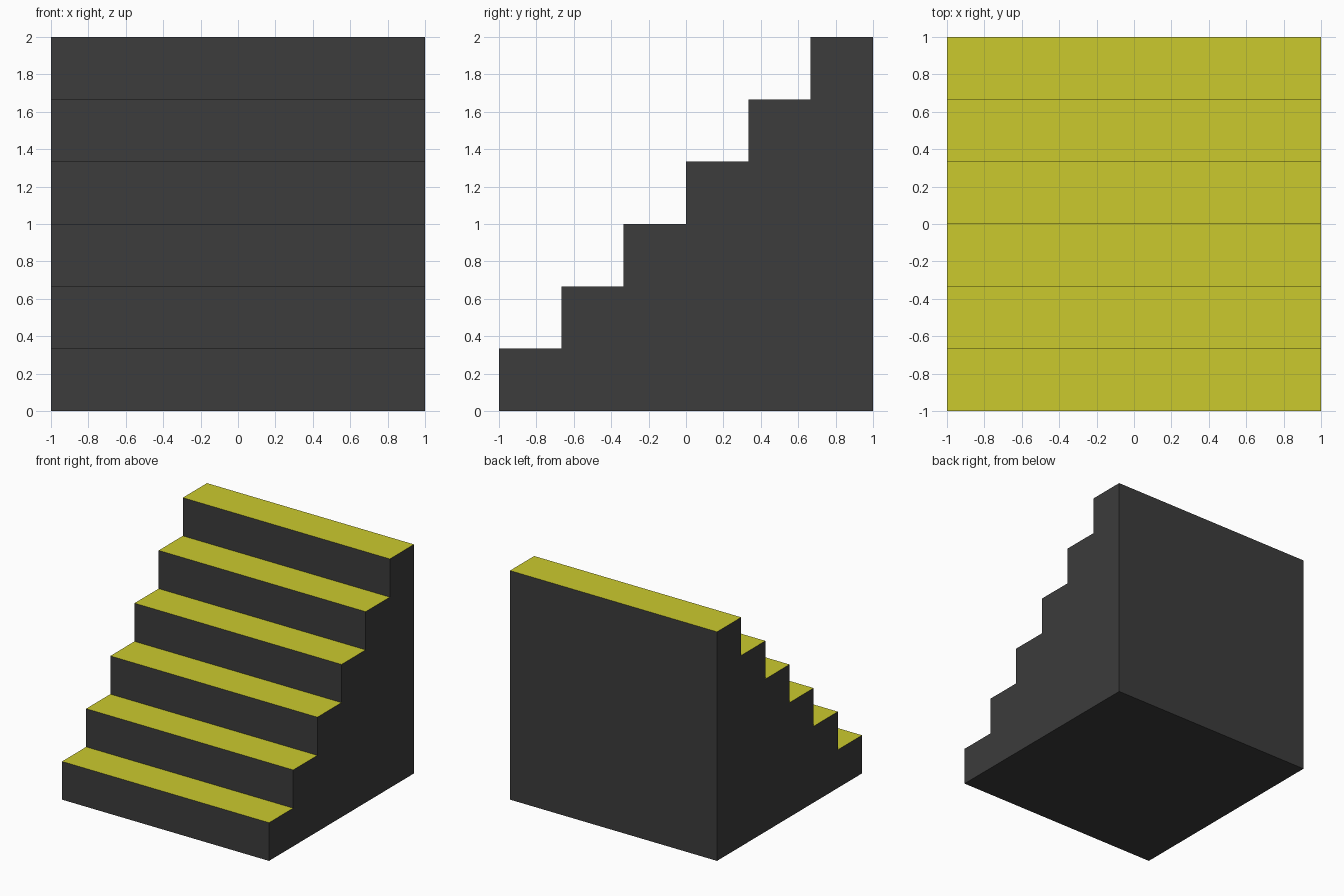
import bpy, bmesh

if "Cube" in bpy.data.objects:
    bpy.data.objects.remove(bpy.data.objects["Cube"])

STEPS = 6
SIZE = 2.0
D = SIZE / STEPS


def material(name, rgb):
    m = bpy.data.materials.new(name)
    m.diffuse_color = (*rgb, 1.0)
    m.use_nodes = True
    m.node_tree.nodes["Principled BSDF"].inputs["Base Color"].default_value = m.diffuse_color
    return m


dark = material("dark_grey", (0.045, 0.045, 0.045))
yellow = material("tread_yellow", (0.60, 0.59, 0.027))

# Stair side profile in the y-z plane
profile = [(1.0, 0.0), (-1.0, 0.0)]
for i in range(STEPS):
    z = (i + 1) * D
    profile += [(-1.0 + i * D, z), (-1.0 + (i + 1) * D, z)]

# Solid staircase: profile extruded across the width
bm = bmesh.new()
side = bm.faces.new([bm.verts.new((-1.0, y, z)) for y, z in profile])
ext = bmesh.ops.extrude_face_region(bm, geom=[side])
moved = [v for v in ext["geom"] if isinstance(v, bmesh.types.BMVert)]
bmesh.ops.translate(bm, verts=moved, vec=(SIZE, 0, 0))
bmesh.ops.recalc_face_normals(bm, faces=bm.faces)

# Upward faces are yellow treads, all others dark
for f in bm.faces:
    f.material_index = 1 if f.normal.z > 0.5 else 0

mesh = bpy.data.meshes.new("staircase")
bm.to_mesh(mesh)
bm.free()
mesh.materials.append(dark)
mesh.materials.append(yellow)
bpy.context.collection.objects.link(bpy.data.objects.new("staircase", mesh))
